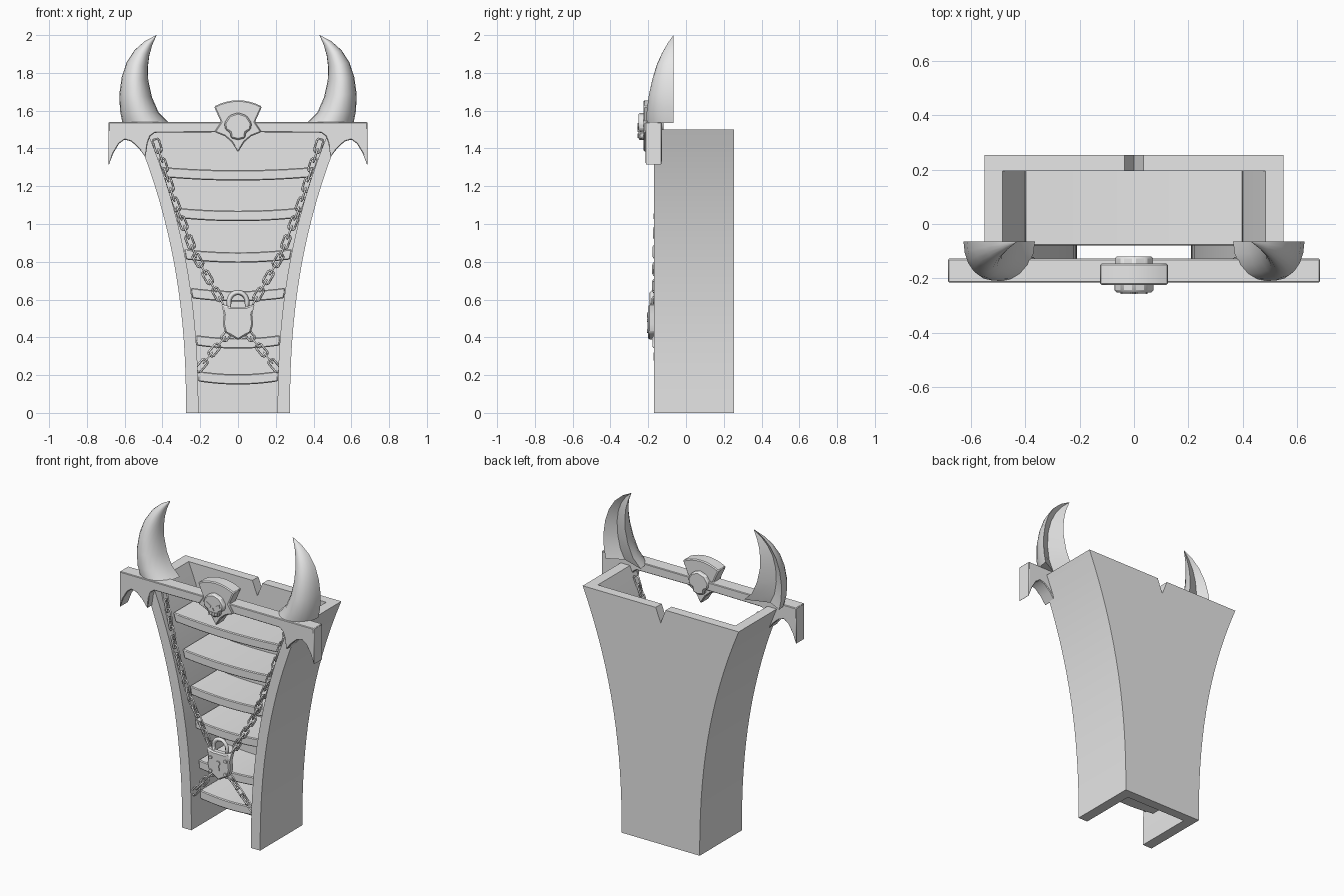
import bpy, bmesh, math
from mathutils import Vector

cube = bpy.data.objects.get("Cube")
if cube:
    bpy.data.objects.remove(cube, do_unlink=True)

GREY = (0.8, 0.8, 0.8, 1)
stone = bpy.data.materials.new("plain_grey")
stone.use_nodes = True
stone.diffuse_color = GREY
stone.node_tree.nodes["Principled BSDF"].inputs["Base Color"].default_value = GREY


def activate(ob):
    bpy.ops.object.select_all(action='DESELECT')
    ob.select_set(True)
    bpy.context.view_layer.objects.active = ob


def finish(name, bm, smooth=True):
    bmesh.ops.recalc_face_normals(bm, faces=bm.faces)
    me = bpy.data.meshes.new(name)
    bm.to_mesh(me)
    bm.free()
    me.materials.append(stone)
    ob = bpy.data.objects.new(name, me)
    bpy.context.collection.objects.link(ob)
    if smooth:
        activate(ob)
        bpy.ops.object.shade_smooth_by_angle(angle=math.radians(35))
    return ob


def prism(name, outline, y0, y1, bevel=0.0):
    """Extrude an x-z outline from y0 to y1."""
    bm = bmesh.new()
    face = bm.faces.new([bm.verts.new((x, y0, z)) for x, z in outline])
    ext = bmesh.ops.extrude_face_region(bm, geom=[face])
    verts = [v for v in ext["geom"] if isinstance(v, bmesh.types.BMVert)]
    bmesh.ops.translate(bm, verts=verts, vec=(0, y1 - y0, 0))
    ob = finish(name, bm)
    if bevel:
        mod = ob.modifiers.new("soft_edges", 'BEVEL')
        mod.width = bevel
        mod.segments = 1
    return ob


def mirrored(half):
    """Close a right-hand outline by mirroring it, skipping points on the axis."""
    return half + [(-x, z) for x, z in reversed(half) if abs(x) > 1e-4]


def flip(points, side):
    return [(side * x, z) for x, z in points]


# Flaring cabinet walls
TOP, WALL = 1.5, 0.065
FRONT, BACK, BACK_IN = -0.17, 0.255, 0.195


def outer(z):
    return 0.275 + 0.275 * (z / TOP) ** 2.3


def inner(z):
    return outer(z) - WALL


levels = [TOP * i / 16 for i in range(17)]
for side, label in ((1, "left"), (-1, "right")):
    wall = [(outer(z), z) for z in levels] + [(inner(z), z) for z in reversed(levels)]
    prism(label + "_wall", flip(wall, side), FRONT, BACK)

# Back panel with a V notch in its top edge
panel = [(inner(z), z) for z in levels] + [(0.035, TOP), (0, TOP - 0.09)]
prism("back_panel", mirrored(panel), BACK_IN, BACK)

# Sagging shelves
for i, z in enumerate((1.285, 1.07, 0.85, 0.645, 0.395, 0.205)):
    steps = [k / 6 - 1 for k in range(13)]
    top = [(inner(z) * s, z + 0.017 * s * s) for s in steps]
    low = [(inner(z - 0.05) * s, z - 0.055 + 0.017 * s * s) for s in reversed(steps)]
    prism(f"shelf_{i + 1}", top + low, -0.08, BACK_IN + 0.005, 0.005)

# Cross beam with arched, pointed ends
beam = [(0, 1.54), (0.685, 1.54), (0.685, 1.31), (0.66, 1.375), (0.63, 1.425),
        (0.60, 1.447), (0.565, 1.437), (0.525, 1.40), (0.49, 1.355),
        (0.478, 1.43), (0.465, 1.465), (0.44, 1.483), (0, 1.487)]
prism("cross_beam", mirrored(beam), -0.215, -0.128, 0.004)


# Curved horns, open-grooved at the back
RINGS = [  # outer x, z, inner x, z, depth
    (0.612, 1.535, 0.365, 1.535, 0.145), (0.625, 1.60, 0.42, 1.59, 0.143),
    (0.628, 1.69, 0.455, 1.67, 0.132), (0.615, 1.78, 0.475, 1.76, 0.112),
    (0.59, 1.855, 0.477, 1.83, 0.09), (0.548, 1.92, 0.47, 1.89, 0.062),
    (0.495, 1.967, 0.455, 1.945, 0.032), (0.433, 2.0, 0.432, 1.998, 0.002)]


def horn(name, side):
    bm = bmesh.new()
    rows, n = [], 10
    for ox, oz, ix, iz, depth in RINGS:
        row = []
        for k in range(n + 1):
            a = math.pi * k / n
            f = (1 - math.cos(a)) / 2
            row.append(bm.verts.new((side * (ox + (ix - ox) * f),
                                     -0.065 - depth * math.sin(a),
                                     oz + (iz - oz) * f)))
        row.append(bm.verts.new((side * (ox * 0.6 + ix * 0.4),
                                 -0.065 - depth * 0.35, oz * 0.6 + iz * 0.4)))
        rows.append(row)
    for a, b in zip(rows, rows[1:]):
        for k in range(len(a)):
            j = (k + 1) % len(a)
            bm.faces.new((a[k], a[j], b[j], b[k]))
    bm.faces.new(rows[0])
    bm.faces.new(rows[-1])
    finish(name, bm)


horn("left_horn", 1)
horn("right_horn", -1)

# Crest: fan plate with a skull in front
arc = [(0.127 * k / 4, 1.655 - 0.033 * (k / 4) ** 2) for k in range(5)]
crest = arc + [(0.09, 1.54), (0.125, 1.487), (0.07, 1.465), (0.035, 1.435), (0, 1.38)]
prism("crest_plate", mirrored(crest), -0.225, -0.145, 0.006)
skull = [(0, 1.59), (0.045, 1.575), (0.072, 1.535), (0.068, 1.50), (0.042, 1.485),
         (0.038, 1.455), (0, 1.445)]
prism("skull", mirrored(skull), -0.252, -0.12, 0.008)
for side, label in ((1, "left"), (-1, "right")):
    eye = [(0.012, 1.515), (0.045, 1.535), (0.05, 1.515), (0.02, 1.50)]
    prism(label + "_eye", flip(eye, side), -0.257, -0.25)
prism("nose", [(-0.008, 1.488), (0.008, 1.488), (0, 1.505)], -0.257, -0.25)
for i in range(4):
    x = -0.027 + 0.018 * i
    prism(f"tooth_{i + 1}", [(x - 0.006, 1.478), (x + 0.006, 1.478), (x, 1.455)],
          -0.257, -0.25)


def tube_object(name, loops, radius):
    """Closed loops of points swept with a square section."""
    cu = bpy.data.curves.new(name, 'CURVE')
    cu.dimensions = '3D'
    cu.bevel_depth = radius
    cu.bevel_resolution = 0
    for pts in loops:
        sp = cu.splines.new('POLY')
        sp.points.add(len(pts) - 1)
        for p, co in zip(sp.points, pts):
            p.co = (*co, 1)
        sp.use_cyclic_u = True
    cu.materials.append(stone)
    ob = bpy.data.objects.new(name, cu)
    bpy.context.collection.objects.link(ob)
    activate(ob)
    bpy.ops.object.convert(target='MESH')


def chain(name, path, pitch=0.056):
    """Links laid along a path, alternately flat and turned on edge."""
    loops, turn = [], 0
    for a, b in zip(path, path[1:]):
        a, b = Vector(a), Vector(b)
        along = (b - a).normalized()
        wide = along.cross(Vector((0, 1, 0))).normalized()
        deep = along.cross(wide)
        count = max(1, round((b - a).length / pitch))
        for i in range(count):
            mid = a.lerp(b, (i + 0.5) / count)
            across = wide * 0.017 if turn % 2 == 0 else deep * 0.013
            loops.append([mid + along * u * 0.036 + across * v for u, v in
                          ((1, 0.6), (0.75, 1), (-0.75, 1), (-1, 0.6),
                           (-1, -0.6), (-0.75, -1), (0.75, -1), (1, -0.6))])
            turn += 1
    tube_object(name, loops, 0.006)


# Crossed chains running down to the padlock and on to the lower walls
for side, label in ((1, "left"), (-1, "right")):
    chain(label + "_upper_chain", [(side * x, y, z) for x, y, z in (
        (0.435, -0.12, 1.44), (0.34, -0.15, 1.13), (0.225, -0.16, 0.83), (0.07, -0.165, 0.56))])
    chain(label + "_lower_chain", [(side * 0.04, -0.165, 0.435), (side * 0.21, -0.15, 0.23)])

# Padlock
lock = [(0, 0.56), (0.04, 0.56), (0.088, 0.578), (0.075, 0.52), (0.08, 0.47),
        (0.068, 0.425), (0.04, 0.41), (0, 0.385)]
prism("padlock_body", mirrored(lock), -0.2, -0.155, 0.008)
shackle = [(0.048 * math.cos(math.pi * k / 10), -0.178,
            0.588 + 0.05 * math.sin(math.pi * k / 10)) for k in range(11)]
tube_object("padlock_shackle",
            [shackle + [(-0.048, -0.178, 0.55), (0.048, -0.178, 0.55)]], 0.014)


def disc(x, z, r):
    return [(x + r * math.cos(a), z + r * math.sin(a))
            for a in (math.tau * k / 8 for k in range(8))]


for i, (x, z) in enumerate(((0.052, 0.52), (-0.052, 0.52), (0.052, 0.435), (-0.052, 0.435))):
    prism(f"padlock_rivet_{i + 1}", disc(x, z, 0.011), -0.207, -0.199)
prism("keyhole_top", disc(0, 0.495, 0.015), -0.206, -0.199)
prism("keyhole_slot", [(-0.005, 0.49), (0.005, 0.49), (0.01, 0.45), (-0.01, 0.45)],
      -0.205, -0.199)
